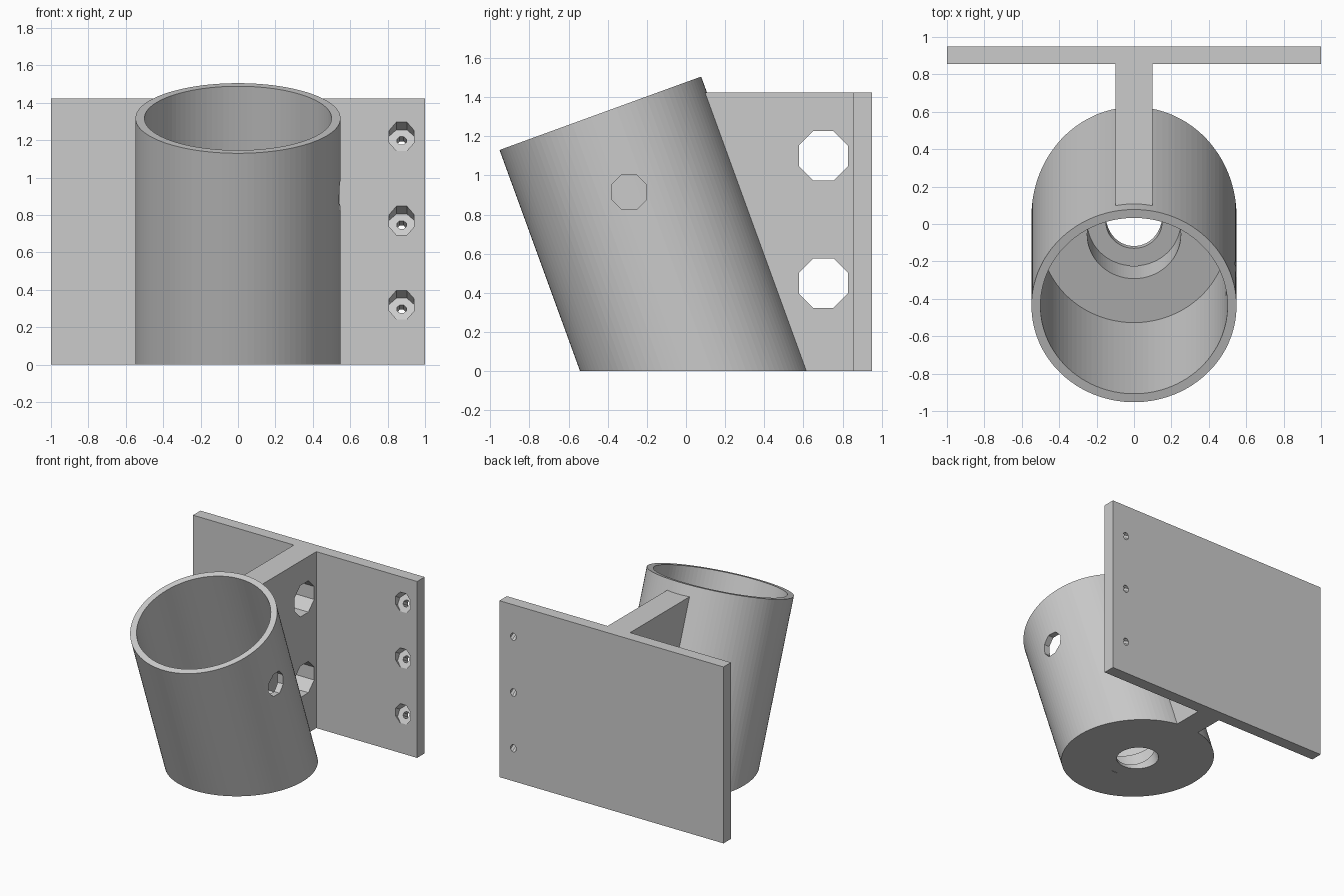
import bpy, bmesh, math
from mathutils import Vector

cube = bpy.data.objects.get("Cube")
if cube:
    bpy.data.objects.remove(cube, do_unlink=True)

# Single grey plastic
GREY = (0.6, 0.6, 0.6, 1)
plastic = bpy.data.materials.new("grey_plastic")
plastic.use_nodes = True
plastic.diffuse_color = GREY
plastic.node_tree.nodes["Principled BSDF"].inputs["Base Color"].default_value = GREY


def add_object(name, bm):
    bmesh.ops.recalc_face_normals(bm, faces=bm.faces)
    mesh = bpy.data.meshes.new(name)
    bm.to_mesh(mesh)
    bm.free()
    mesh.materials.append(plastic)
    obj = bpy.data.objects.new(name, mesh)
    bpy.context.collection.objects.link(obj)
    return obj


def rod(name, start, end, radius, sides):
    """Prism between two points; radius is measured to the flats."""
    start, end = Vector(start), Vector(end)
    axis = end - start
    bm = bmesh.new()
    r = radius / math.cos(math.pi / sides)
    bmesh.ops.create_cone(bm, cap_ends=True, segments=sides, radius1=r, radius2=r, depth=axis.length)
    for v in bm.verts:
        angle = math.atan2(v.co.y, v.co.x) + math.pi / sides
        v.co.x, v.co.y = r * math.cos(angle), r * math.sin(angle)
        v.co = axis.to_track_quat('Z', 'Y') @ v.co + (start + end) / 2
    return add_object(name, bm)


def extrude_up(name, outline, z0, z1):
    bm = bmesh.new()
    face = bm.faces.new([bm.verts.new((x, y, z0)) for x, y in outline])
    grown = bmesh.ops.extrude_face_region(bm, geom=[face])["geom"]
    for v in grown:
        if isinstance(v, bmesh.types.BMVert):
            v.co.z = z1
    return add_object(name, bm)


def combine(target, tool, operation):
    mod = target.modifiers.new(operation.lower(), 'BOOLEAN')
    mod.operation, mod.solver, mod.object = operation, 'EXACT', tool
    bpy.context.view_layer.objects.active = target
    bpy.ops.object.modifier_apply(modifier=mod.name)
    bpy.data.objects.remove(tool, do_unlink=True)


# Leaning tube axis, measured from where it meets the ground
TILT = math.radians(20)
LENGTH = 1.402


def on_axis(s):
    return (0, 0.042 - s * math.sin(TILT), s * math.cos(TILT))


bracket = rod("tube_bracket", on_axis(-0.4), on_axis(LENGTH), 0.548, 100)

# Wall plate and central rib as one T-shaped profile
half = [(0.1, 0.05), (0.1, 0.855), (1, 0.855), (1, 0.95)]
outline = half + [(-x, y) for x, y in reversed(half)]
combine(bracket, extrude_up("plate_and_rib", outline, -0.3, 1.423), 'UNION')

# Flat underside
square = [(-2, -2), (2, -2), (2, 2), (-2, 2)]
combine(bracket, extrude_up("ground_cut", square, -1, 0), 'DIFFERENCE')

# Main bore, stepped drain hole in the floor
for start, end, radius in [(0.29, 1.6, 0.5), (0.09, 0.4, 0.25), (-0.3, 0.2, 0.15)]:
    combine(bracket, rod("bore", on_axis(start), on_axis(end), radius, 100), 'DIFFERENCE')

# Octagonal side hole in the left wall
combine(bracket, rod("side_hole", (0.2, -0.291, 0.915), (0.8, -0.291, 0.915), 0.09, 8), 'DIFFERENCE')

# Octagonal strap holes through the rib
for z in (0.45, 1.1):
    combine(bracket, rod("strap_hole", (-0.3, 0.702, z), (0.3, 0.702, z), 0.126, 8), 'DIFFERENCE')

# Slanted, counterbored screw holes in the plate
drill = Vector((0, math.cos(math.radians(30)), -math.sin(math.radians(30))))
for x in (-0.875, 0.875):
    for z in (0.32, 0.77, 1.22):
        mouth = Vector((x, 0.855, z))
        combine(bracket, rod("screw_head", mouth - drill * 0.15, mouth + drill * 0.045, 0.067, 8), 'DIFFERENCE')
        combine(bracket, rod("screw_shaft", mouth - drill * 0.1, mouth + drill * 0.25, 0.025, 8), 'DIFFERENCE')
